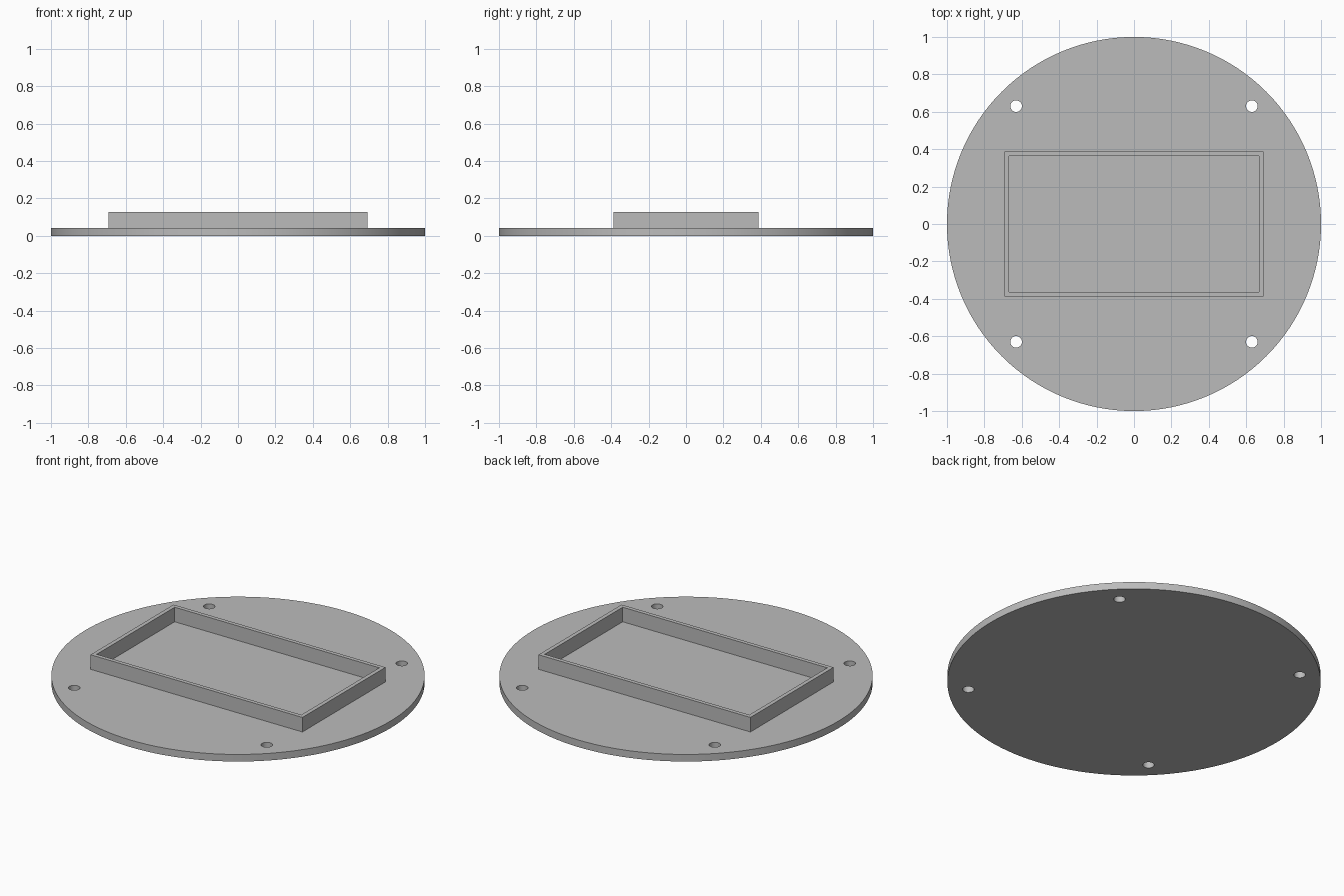
import bpy
import bmesh
from math import radians

cube = bpy.data.objects.get("Cube")
if cube:
    bpy.data.objects.remove(cube, do_unlink=True)

PLATE_TOP, FRAME_TOP = 0.042, 0.128
HOLE_OFFSET, HOLE_RADIUS = 0.63, 0.031
HALF_X, HALF_Y, WALL = 0.693, 0.388, 0.024

grey = bpy.data.materials.new("plain grey")
grey.use_nodes = True
grey.diffuse_color = (0.5, 0.5, 0.5, 1)
grey.node_tree.nodes["Principled BSDF"].inputs["Base Color"].default_value = grey.diffuse_color


def cylinder(name, radius, z0, z1, sides, x=0, y=0):
    bpy.ops.mesh.primitive_cylinder_add(vertices=sides, radius=radius, depth=z1 - z0,
                                        location=(x, y, (z0 + z1) / 2))
    obj = bpy.context.object
    obj.name = name
    obj.data.materials.append(grey)
    return obj


# Round base plate with four drilled screw holes
plate = cylinder("base_plate", 1, 0, PLATE_TOP, 128)
for sx in (-1, 1):
    for sy in (-1, 1):
        drill = cylinder("hole_cutter", HOLE_RADIUS, -0.1, 0.2, 32,
                         sx * HOLE_OFFSET, sy * HOLE_OFFSET)
        cut = plate.modifiers.new("screw_hole", "BOOLEAN")
        cut.operation = "DIFFERENCE"
        cut.solver = "EXACT"
        cut.object = drill
        bpy.context.view_layer.objects.active = plate
        bpy.ops.object.modifier_apply(modifier=cut.name)
        bpy.data.objects.remove(drill, do_unlink=True)

bpy.ops.object.select_all(action="DESELECT")
plate.select_set(True)
bpy.context.view_layer.objects.active = plate
bpy.ops.object.shade_smooth_by_angle(angle=radians(30))

# Rectangular raised frame: outer and inner loops bridged at both heights
bm = bmesh.new()


def ring(hx, hy, z):
    return [bm.verts.new((sx * hx, sy * hy, z))
            for sx, sy in ((-1, -1), (1, -1), (1, 1), (-1, 1))]


inner = (HALF_X - WALL, HALF_Y - WALL)
loops = [ring(HALF_X, HALF_Y, PLATE_TOP), ring(HALF_X, HALF_Y, FRAME_TOP),
         ring(*inner, FRAME_TOP), ring(*inner, PLATE_TOP)]
for a, b in zip(loops, loops[1:] + loops[:1]):
    for i in range(4):
        j = (i + 1) % 4
        bm.faces.new((a[i], a[j], b[j], b[i]))
bmesh.ops.recalc_face_normals(bm, faces=bm.faces)
mesh = bpy.data.meshes.new("raised_frame")
bm.to_mesh(mesh)
bm.free()
mesh.materials.append(grey)
frame = bpy.data.objects.new("raised_frame", mesh)
bpy.context.collection.objects.link(frame)
